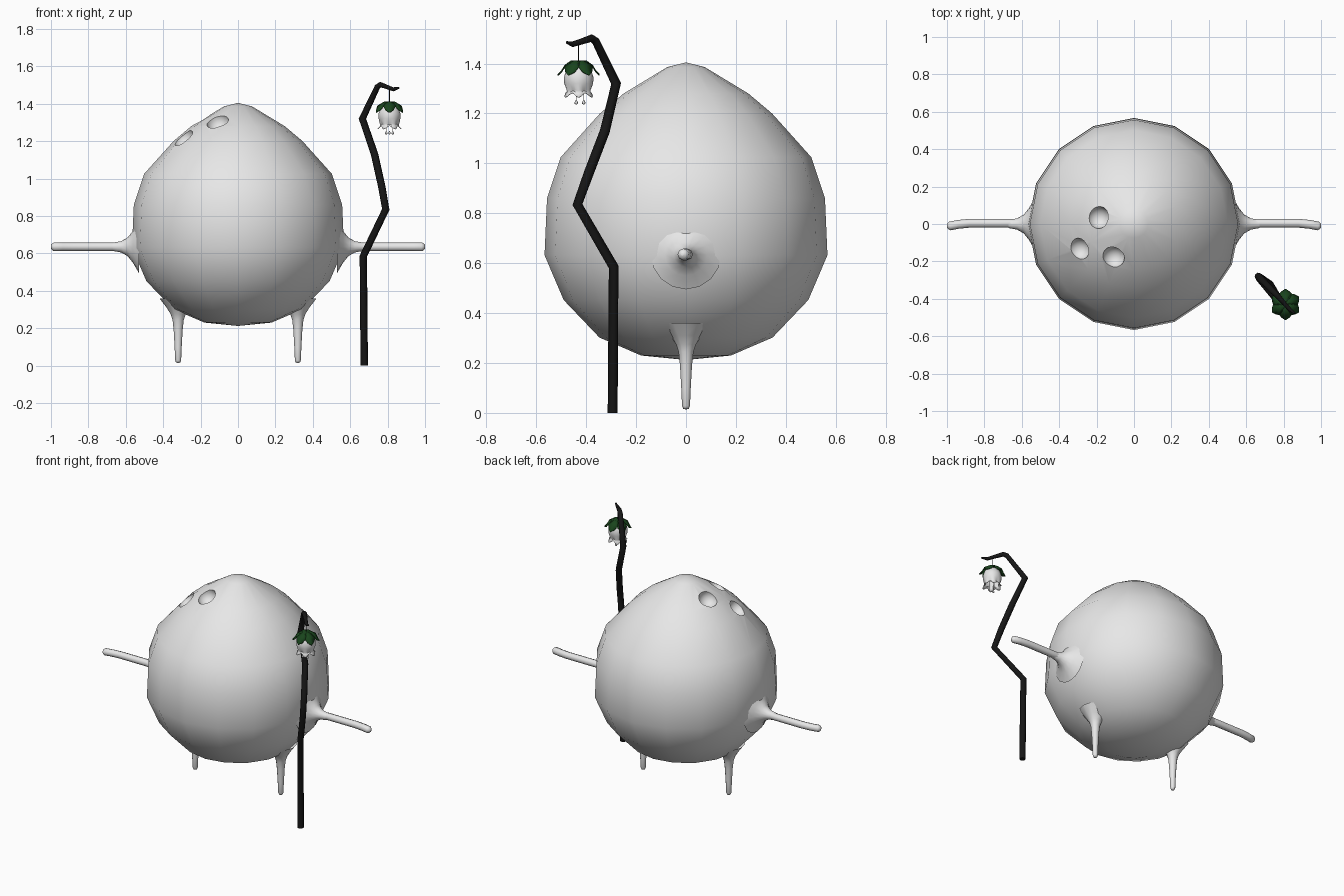
import bpy, bmesh, math
from mathutils import Vector, Matrix

if "Cube" in bpy.data.objects:
    bpy.data.objects.remove(bpy.data.objects["Cube"])


def material(name, rgb):
    m = bpy.data.materials.new(name)
    m.diffuse_color = (*rgb, 1)
    m.use_nodes = True
    m.node_tree.nodes["Principled BSDF"].inputs["Base Color"].default_value = m.diffuse_color
    return m


GREY = material("pale grey", (0.8, 0.8, 0.8))
BLACK = material("black wood", (0.008, 0.008, 0.008))
GREEN = material("dark leaf green", (0.01, 0.06, 0.012))


def finish(name, bm, mat, angle=60):
    bmesh.ops.remove_doubles(bm, verts=bm.verts, dist=1e-5)
    bmesh.ops.recalc_face_normals(bm, faces=bm.faces)
    me = bpy.data.meshes.new(name)
    bm.to_mesh(me)
    bm.free()
    me.materials.append(mat)
    ob = bpy.data.objects.new(name, me)
    bpy.context.collection.objects.link(ob)
    smooth(ob, angle)
    return ob


def smooth(ob, angle):
    bpy.ops.object.select_all(action='DESELECT')
    ob.select_set(True)
    bpy.context.view_layer.objects.active = ob
    bpy.ops.object.shade_smooth_by_angle(angle=math.radians(angle))


def lathe(name, profile, mat, sides=16, matrix=None, angle=60, scallop=None):
    """Revolve (radius, height) points; scallop(t, a) -> (dr, dz) shapes the rim."""
    bm = bmesh.new()
    rings = []
    for k, (r, z) in enumerate(profile):
        ring = []
        for i in range(sides):
            a = 2 * math.pi * i / sides
            dr, dz = scallop(k / (len(profile) - 1), a) if scallop else (0, 0)
            ring.append(bm.verts.new(((r + dr) * math.cos(a), (r + dr) * math.sin(a), z + dz)))
        rings.append(ring)
    for a, b in zip(rings, rings[1:]):
        for i in range(sides):
            j = (i + 1) % sides
            bm.faces.new((a[i], a[j], b[j], b[i]))
    bmesh.ops.remove_doubles(bm, verts=bm.verts, dist=1e-5)
    if matrix:
        bm.transform(matrix)
    return finish(name, bm, mat, angle)


def tube(name, points, radius, mat, res=2):
    """Round tube along (x, y, z, relative thickness) points."""
    cu = bpy.data.curves.new(name, 'CURVE')
    cu.dimensions = '3D'
    cu.bevel_depth, cu.bevel_resolution, cu.use_fill_caps = radius, res, True
    sp = cu.splines.new('POLY')
    sp.points.add(len(points) - 1)
    for p, (x, y, z, r) in zip(sp.points, points):
        p.co, p.radius = (x, y, z, 1), r
    ob = bpy.data.objects.new(name, cu)
    bpy.context.collection.objects.link(ob)
    cu.materials.append(mat)
    bpy.ops.object.select_all(action='DESELECT')
    ob.select_set(True)
    bpy.context.view_layer.objects.active = ob
    bpy.ops.object.convert(target='MESH')
    smooth(bpy.context.object, 50)
    return bpy.context.object


# Round body with a softly pointed crown
body = lathe("body", [(0, 0.212), (0.18, 0.23), (0.347, 0.302), (0.49, 0.452), (0.567, 0.632),
                      (0.557, 0.86), (0.502, 1.025), (0.345, 1.2), (0.25, 1.28),
                      (0.075, 1.386), (0, 1.405)], GREY, angle=40)

# Three finger holes scooped out of the crown
bm = bmesh.new()
for x, y, z in [(-0.19, 0.035, 1.315), (-0.295, -0.135, 1.222), (-0.11, -0.178, 1.305)]:
    n = Vector((x * 2.2, y * 2.2, 0.85)).normalized()
    bmesh.ops.create_uvsphere(bm, u_segments=24, v_segments=12, radius=0.06,
                              matrix=Matrix.Translation((x, y, z)) @ n.to_track_quat('Z', 'Y').to_matrix().to_4x4())
holes = finish("hole_cutter", bm, GREY)
holes.hide_render = True
holes.hide_viewport = True
cut = body.modifiers.new("holes", 'BOOLEAN')
cut.operation, cut.object, cut.solver = 'DIFFERENCE', holes, 'EXACT'
bpy.context.view_layer.objects.active = body
bpy.ops.object.modifier_apply(modifier=cut.name)
smooth(body, 40)

# Arms and legs, each flaring out of the body
for side, s in (("right", 1), ("left", -1)):
    turn = Matrix.Translation((0, 0, 0.635)) @ Matrix.Rotation(s * math.pi / 2, 4, 'Y')
    lathe(side + "_arm_root", [(0.14, 0.53), (0.085, 0.562), (0.05, 0.59), (0.03, 0.625), (0.022, 0.67)],
          GREY, matrix=turn)
    tube(side + "_arm", [(s * x, y, 0.635, r) for x, y, r in
                         [(0.55, 0, 1), (0.66, 0.004, 1), (0.88, 0.004, 1), (0.94, -0.002, 1),
                          (0.985, -0.011, 1), (0.996, -0.014, 0.65), (1.0, -0.015, 0.2)]], 0.0235, GREY)
    lathe(side + "_leg", [(0, 0.014), (0.011, 0.016), (0.016, 0.028), (0.019, 0.1), (0.024, 0.19),
                          (0.03, 0.245), (0.04, 0.275), (0.062, 0.31), (0.1, 0.36)],
          GREY, 12, Matrix.Translation((s * 0.32, 0, 0)))

# Crooked staff with a thin hooked tip
tube("staff", [(0.675, -0.294, 0, 1), (0.67, -0.29, 0.585, 1), (0.79, -0.435, 0.835, 1),
               (0.768, -0.39, 0.96, 1), (0.73, -0.325, 1.13, 1), (0.665, -0.28, 1.32, 1),
               (0.745, -0.362, 1.49, 0.8), (0.762, -0.378, 1.502, 0.75), (0.80, -0.42, 1.488, 0.6),
               (0.83, -0.455, 1.477, 0.55), (0.86, -0.478, 1.485, 0.25)], 0.02, BLACK)

# Hanging bell flower
CX, CY = 0.81, -0.43
at = Matrix.Translation((CX, CY, 0))
tube("flower_string", [(CX, CY, 1.39, 1), (CX, CY, 1.485, 1)], 0.002, BLACK, 0)


def petals(t, a):
    k = max(0, t - 0.6) / 0.4
    return 0.006 * k * math.cos(6 * a), -0.009 * k * math.cos(6 * a)


bell = lathe("flower_bell", [(0, 1.4), (0.03, 1.395), (0.05, 1.375), (0.059, 1.345), (0.058, 1.32),
                             (0.05, 1.295), (0.048, 1.285), (0.058, 1.274)],
             GREY, 36, at, scallop=petals)
bell.modifiers.new("shell", 'SOLIDIFY').thickness = 0.003

# Drooping pointed leaves over the bell
bm = bmesh.new()
for i in range(6):
    a = math.pi * (i + 0.5) / 3
    rows = []
    for r, z, w in [(0, 1.412, 0.008), (0.03, 1.413, 0.022), (0.056, 1.395, 0.034),
                    (0.07, 1.372, 0.022), (0.084, 1.359, 0.001)]:
        rows.append([bm.verts.new((CX + r * math.cos(a) - v * w * math.sin(a),
                                   CY + r * math.sin(a) + v * w * math.cos(a),
                                   z - 0.006 * abs(v))) for v in (-1, 0, 1)])
    for p, q in zip(rows, rows[1:]):
        for j in (0, 1):
            bm.faces.new((p[j], p[j + 1], q[j + 1], q[j]))
leaves = finish("flower_leaves", bm, GREEN)
leaves.modifiers.new("thickness", 'SOLIDIFY').thickness = 0.003

# Stamens tipped with drops
for i in range(3):
    a = 2 * math.pi * i / 3 + math.pi / 2
    x, y = CX + 0.02 * math.cos(a), CY + 0.02 * math.sin(a)
    tube(f"stamen_{i + 1}", [(CX, CY, 1.36, 1), (x, y, 1.3, 1), (x, y, 1.25, 1)], 0.0012, GREY, 0)
    lathe(f"stamen_drop_{i + 1}", [(0, 1.235), (0.006, 1.239), (0.007, 1.244), (0.004, 1.25), (0, 1.258)],
          GREY, 8, Matrix.Translation((x, y, 0)))
